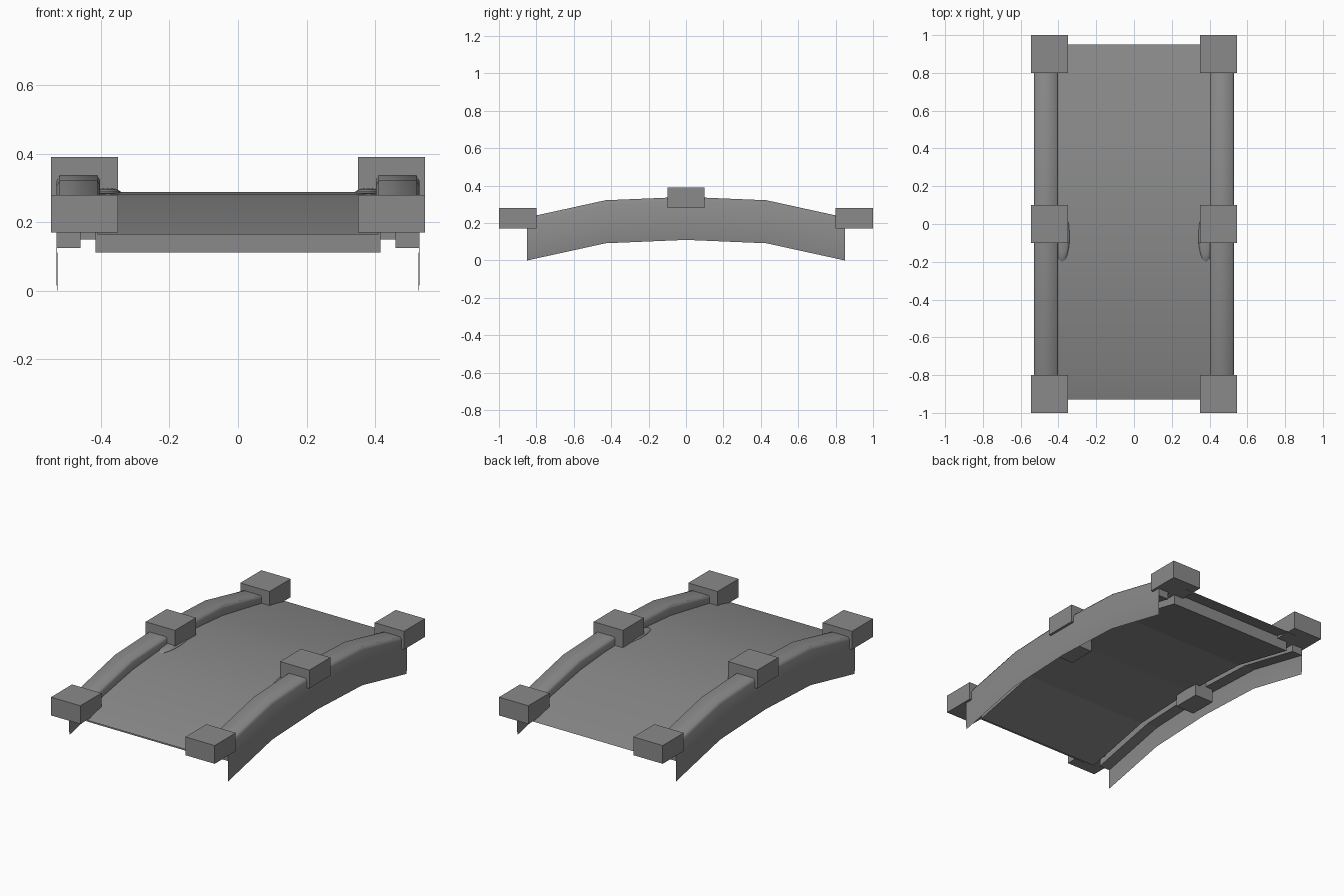
import bpy, bmesh, math

if "Cube" in bpy.data.objects:
    bpy.data.objects.remove(bpy.data.objects["Cube"])

stone = bpy.data.materials.new("grey stone")
stone.diffuse_color = (0.25, 0.255, 0.25, 1)
stone.use_nodes = True
stone.node_tree.nodes["Principled BSDF"].inputs["Base Color"].default_value = stone.diffuse_color


def make(name, bm, angle=None):
    me = bpy.data.meshes.new(name)
    bm.to_mesh(me)
    bm.free()
    ob = bpy.data.objects.new(name, me)
    bpy.context.collection.objects.link(ob)
    me.materials.append(stone)
    if angle:
        bpy.context.view_layer.objects.active = ob
        ob.select_set(True)
        bpy.ops.object.shade_smooth_by_angle(angle=math.radians(angle))
        ob.select_set(False)
    return ob


def loft(name, rows, angle=None):
    """Join rows of points into an open sheet."""
    bm = bmesh.new()
    vs = [[bm.verts.new(p) for p in r] for r in rows]
    for a, b in zip(vs, vs[1:]):
        for i in range(len(a) - 1):
            bm.faces.new((a[i], a[i + 1], b[i + 1], b[i]))
    return make(name, bm, angle)


def box(name, x0, x1, y0, y1, z0, z1):
    bm = bmesh.new()
    bmesh.ops.create_cube(bm, size=1)
    for v in bm.verts:
        v.co = ((x0 + x1) / 2 + v.co.x * (x1 - x0),
                (y0 + y1) / 2 + v.co.y * (y1 - y0),
                (z0 + z1) / 2 + v.co.z * (z1 - z0))
    return make(name, bm)


# arched walking deck: a thin sheet
path = [(-0.93, 0.165), (-0.85, 0.187), (-0.43, 0.264), (-0.2, 0.283), (0, 0.288),
        (0.2, 0.283), (0.43, 0.264), (0.85, 0.187), (0.95, 0.165)]
loft("deck", [[(-0.41, y, z), (0.41, y, z)] for y, z in path], 60)

# arched slab below the deck: sides, underside and end faces
under = [(-0.85, 0.112), (-0.43, 0.204), (0, 0.224), (0.43, 0.204), (0.85, 0.112)]
loft("slab", [[(0.415, y, z + 0.058), (0.415, y, z), (-0.415, y, z), (-0.415, y, z + 0.058)]
              for y, z in under])
for s, n in ((-1, "front"), (1, "back")):
    loft(n + "_slab_end", [[(s * 0.415, s * 0.85, z), (-s * 0.415, s * 0.85, z)]
                           for z in (0.184, 0.112)])

# rail shells: outer skirt, top and short inner face swept along the arch
arch = [(-0.85, 0.23), (-0.43, 0.322), (0, 0.34), (0.43, 0.322), (0.85, 0.23)]
shell = [(0.402, -0.10), (0.402, -0.015), (0.41, 0), (0.52, 0), (0.53, -0.018),
         (0.53, -0.20), (0.527, -0.23)]
core = [(0.53, -0.105), (0.46, -0.105), (0.46, -0.03)]
for s, n in ((-1, "left"), (1, "right")):
    def sweep(prof):
        rows = [[(s * x, y, h + dz) for x, dz in prof] for y, h in arch]
        return rows if s < 0 else [r[::-1] for r in rows]
    loft(n + "_rail_shell", sweep(shell), 80)
    loft(n + "_rail_core", sweep(core))
    # closed ends of the rail core
    for e in (0, -1):
        y, h = arch[e]
        loft(n + "_core_end", [[(s * 0.46, y, h - 0.105), (s * 0.53, y, h - 0.105)],
                               [(s * 0.46, y, h - 0.02), (s * 0.53, y, h - 0.02)]])
    # post blocks: low at both ends, high at the crown
    xa, xb = sorted((s * 0.35, s * 0.545))
    for yc, z, m in ((-0.9, 0.17, "front"), (0, 0.28, "middle"), (0.9, 0.17, "back")):
        box(f"{n}_{m}_post", xa, xb, yc - 0.1, yc + 0.1, z, z + 0.11)
    # foot of the middle post, reaching below the slab
    xa, xb = sorted((s * 0.385, s * 0.51))
    box(n + "_middle_post_foot", xa, xb, -0.085, 0.085, 0.15, 0.28)
    # low mound where the deck meets the middle post
    bm = bmesh.new()
    bmesh.ops.create_uvsphere(bm, u_segments=16, v_segments=8, radius=1)
    for v in bm.verts:
        v.co = (s * 0.38 + v.co.x * 0.04, -0.06 + v.co.y * 0.14, 0.285 + v.co.z * 0.015)
    make(n + "_mound", bm, 60)
